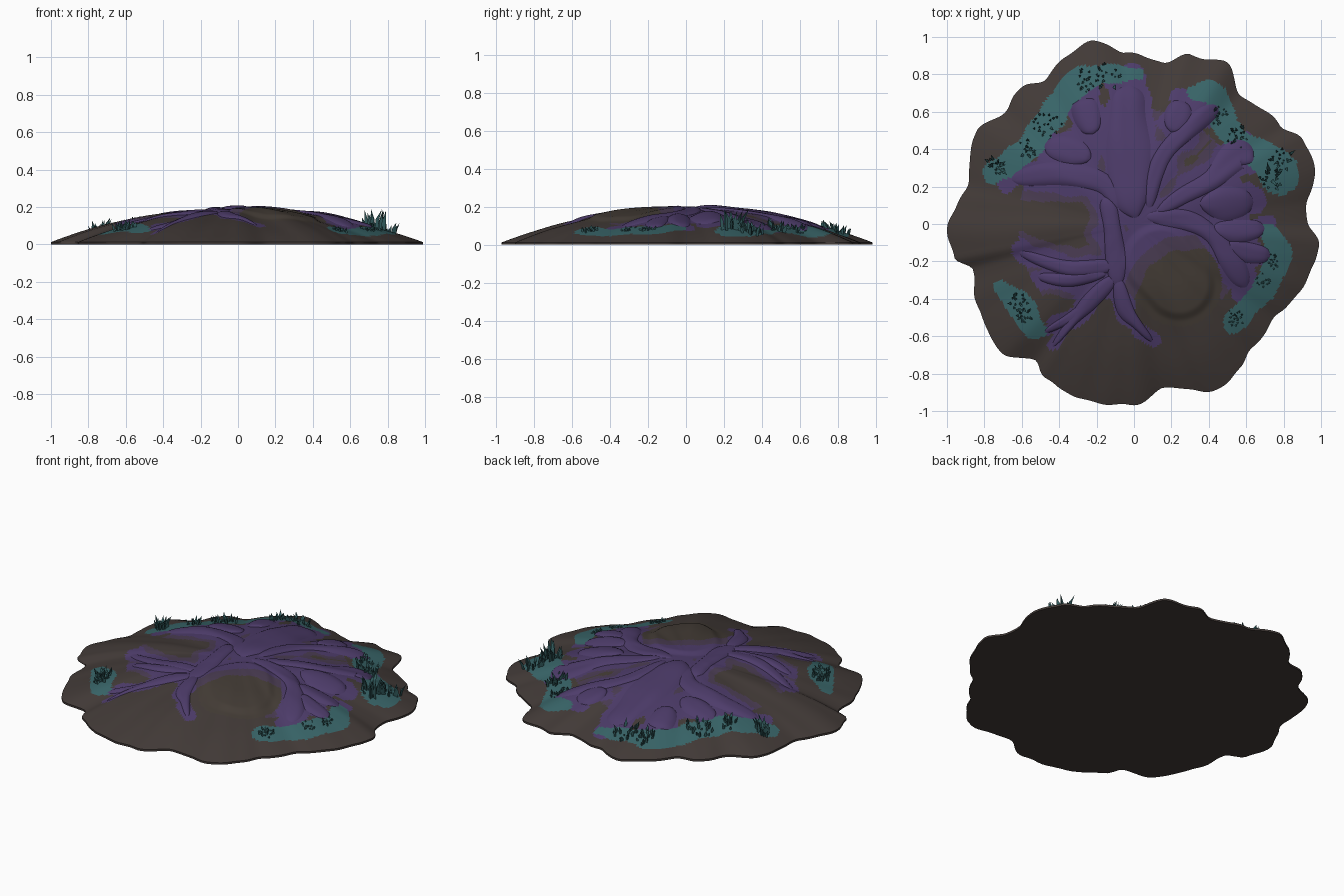
import bpy, bmesh, math, random
from mathutils import Vector, noise

random.seed(4)
if "Cube" in bpy.data.objects:
    bpy.data.objects.remove(bpy.data.objects["Cube"], do_unlink=True)


def material(name, r, g, b):
    m = bpy.data.materials.new(name)
    m.use_nodes = True
    m.diffuse_color = (r, g, b, 1)
    m.node_tree.nodes["Principled BSDF"].inputs["Base Color"].default_value = (r, g, b, 1)
    return m


earth = material("dark earth", .055, .043, .039)
soil = material("inner soil", .058, .046, .037)
fringe = material("dull purple", .068, .045, .085)
flesh = material("purple growth", .075, .045, .145)
moss = material("teal moss", .04, .13, .14)
leaf = material("dark teal leaf", .03, .1, .105)

# Outline of the mound, counter-clockwise from the left side
outline = [(.93, 0), (.92, .09), (.97, .3), (.91, .44), (.78, .53), (.58, .68), (.49, .86),
           (.3, .9), (.16, .86), (-.05, .92), (-.23, .98), (-.36, .9), (-.48, .77), (-.6, .73),
           (-.7, .58), (-.84, .5), (-.89, .21), (-1, -.04), (-.96, -.18), (-.86, -.24),
           (-.83, -.46), (-.7, -.69), (-.53, -.73), (-.48, -.82), (-.26, -.94), (-.01, -.97),
           (.16, -.88), (.48, -.87), (.63, -.67), (.75, -.5), (.91, -.33), (.99, -.12)]
polar = sorted((math.atan2(y, x) % math.tau, math.hypot(x, y)) for x, y in outline)
polar = [(polar[-1][0] - math.tau, polar[-1][1])] + polar + [(polar[0][0] + math.tau, polar[0][1])]

# Growth lobes: centre line points with half width
back_lobes = [
    [(.01, .03, .05), (-.02, .16, .11), (-.03, .4, .13), (-.03, .6, .1), (-.02, .74, .11)],
    [(-.22, .48, .05), (-.25, .57, .08), (-.28, .67, .08)],
    [(-.23, .35, .04), (-.33, .39, .08), (-.48, .42, .06)],
    [(-.08, .08, .03), (-.17, .22, .06), (-.4, .27, .07), (-.66, .24, .06)],
    [(.2, .49, .04), (.23, .57, .08), (.26, .66, .06)],
    [(.08, .08, .04), (.11, .26, .05), (.18, .4, .05), (.33, .54, .06), (.45, .63, .06)],
    [(.12, .06, .04), (.26, .15, .05), (.42, .24, .06), (.55, .37, .09), (.64, .34, .05)],
    [(.35, .11, .04), (.48, .11, .1), (.64, .12, .07)]]
front_lobes = [
    [(-.15, .15, .06), (-.12, 0, .05), (-.1, -.17, .06), (-.09, -.34, .05)],
    [(-.1, -.22, .05), (-.28, -.24, .05), (-.42, -.22, .04), (-.62, -.15, .03)],
    [(-.14, -.26, .03), (-.34, -.3, .04), (-.52, -.28, .03)],
    [(-.1, -.28, .05), (-.24, -.42, .05), (-.33, -.52, .03), (-.44, -.66, .02)],
    [(-.2, -.4, .04), (-.34, -.5, .03), (-.48, -.58, .02)],
    [(-.09, -.28, .04), (-.05, -.45, .05), (.02, -.54, .03), (.1, -.63, .02)],
    [(.06, .04, .05), (.28, .02, .06), (.42, -.06, .05), (.52, -.2, .07), (.6, -.34, .07)],
    [(.42, -.02, .04), (.55, -.04, .07), (.7, -.02, .05)],
    [(.5, -.1, .03), (.6, -.15, .06), (.73, -.17, .05)]]
lobes = back_lobes + front_lobes

# Moss strips painted on the ground
moss_strips = [
    [(-.75, .27, .06), (-.57, .41, .07), (-.44, .58, .07), (-.27, .77, .07), (.02, .81, .03)],
    [(.33, .7, .04), (.43, .68, .07), (.49, .52, .07), (.64, .4, .07), (.78, .27, .11)],
    [(.72, -.02, .04), (.78, -.18, .07), (.67, -.37, .06), (.53, -.53, .06)],
    [(-.71, -.35, .04), (-.61, -.43, .07), (-.53, -.56, .06)]]


def smoothstep(t):
    t = max(0, min(1, t))
    return t * t * (3 - 2 * t)


def radius(a):
    for (a0, r0), (a1, r1) in zip(polar, polar[1:]):
        if a0 <= a <= a1:
            r = r0 + (r1 - r0) * smoothstep((a - a0) / (a1 - a0))
            return r + .014 * noise.noise((9 * math.cos(a), 9 * math.sin(a), 0))


def smooth_path(points, steps):
    """Catmull-Rom curve through the points."""
    p = [Vector(q) for q in points]
    p = [2 * p[0] - p[1]] + p + [2 * p[-1] - p[-2]]
    out = []
    for a, b, c, d in zip(p, p[1:], p[2:], p[3:]):
        for k in range(steps):
            t = k / steps
            out.append(b + (c - a) * t / 2 + (a - 2.5 * b + 2 * c - d / 2) * t * t
                       + (1.5 * (b - c) + (d - a) / 2) * t ** 3)
    return out + [p[-2]]


def gap(x, y, path):
    """Distance from a point to the edge of a path with varying width."""
    best = 9
    for a, b in zip(path, path[1:]):
        dx, dy = b.x - a.x, b.y - a.y
        t = max(0, min(1, ((x - a.x) * dx + (y - a.y) * dy) / (dx * dx + dy * dy)))
        best = min(best, math.hypot(x - a.x - t * dx, y - a.y - t * dy) - a.z - t * (b.z - a.z))
    return best


swell = [Vector(p) for p in ((.14, -.2, .21), (.24, -.32, .2))]


def ground(x, y):
    a = math.atan2(y, x) % math.tau
    t = min(1, math.hypot(x, y) / radius(a))
    z = .012 + .178 * (1 - t ** 2.1)
    folds = noise.noise((4 * math.cos(a), 4 * math.sin(a), t)) * t * t * (1 - t)
    z += .07 * folds + .012 * noise.noise((x * 4, y * 4, 3)) * (1 - t)
    return z + .014 * smoothstep(-gap(x, y, swell) / .05)


def new_object(name, bm, mats, angle=60):
    me = bpy.data.meshes.new(name)
    bm.to_mesh(me)
    bm.free()
    for m in mats:
        me.materials.append(m)
    ob = bpy.data.objects.new(name, me)
    bpy.context.collection.objects.link(ob)
    bpy.ops.object.select_all(action="DESELECT")
    ob.select_set(True)
    bpy.context.view_layer.objects.active = ob
    bpy.ops.object.shade_smooth_by_angle(angle=math.radians(angle))
    return ob


lobe_paths = [smooth_path(p, 3) for p in lobes]
moss_paths = [smooth_path(p, 4) for p in moss_strips]


def ground_paint(x, y):
    if math.hypot(x, y) > .93:
        return 0
    wobble = .025 * noise.noise((x * 9, y * 9, 1))
    if min(gap(x, y, p) for p in moss_paths) < wobble:
        return 4
    core = math.hypot(x - .3, y + .42) + wobble
    if gap(x, y, swell) < .03:
        return 3 if core > .36 else 2 if core > .29 else 1
    near = min(gap(x, y, p) for p in lobe_paths) + 2 * wobble
    inner = math.hypot(x, y) < .62 and y > -.4
    if near < (.03 if inner else .005):
        return 3
    return 2 if inner and near < .075 else 1 if math.hypot(x - .36, y - .4) < .15 else 0


# Mound: rings from the centre to the rim, then a flat underside
bm = bmesh.new()
sides, rings = 300, 100
rims = [radius(math.tau * i / sides) for i in range(sides)]
spokes = [(math.cos(math.tau * i / sides), math.sin(math.tau * i / sides)) for i in range(sides)]
centre = bm.verts.new((0, 0, ground(0, 0)))
previous = None
for j in range(1, rings + 1):
    ring = []
    for r, (c, s) in zip(rims, spokes):
        x, y = c * r * j / rings, s * r * j / rings
        ring.append(bm.verts.new((x, y, ground(x, y))))
    for i in range(sides):
        k = (i + 1) % sides
        if previous:
            f = bm.faces.new((previous[i], ring[i], ring[k], previous[k]))
        else:
            f = bm.faces.new((centre, ring[i], ring[k]))
        mid = f.calc_center_median()
        f.material_index = ground_paint(mid.x, mid.y)
    previous = ring
foot = [bm.verts.new((v.co.x, v.co.y, 0)) for v in previous]
for i in range(sides):
    k = (i + 1) % sides
    bm.faces.new((previous[i], foot[i], foot[k], previous[k]))
bm.faces.new(foot[::-1])
new_object("mound", bm, [earth, soil, fringe, flesh, moss])

# Growth lobes: flattened pads swept over the ground, rounded at the ends
for n, points in enumerate(lobes):
    path = smooth_path(points, 8)
    bm = bmesh.new()
    rows, across = [], 14
    for i, p in enumerate(path):
        e = i / (len(path) - 1)
        cap = max(.05, 1 - abs(2 * e - 1) ** 6) ** .5
        d = path[min(i + 1, len(path) - 1)] - path[max(i - 1, 0)]
        side = Vector((-d.y, d.x)).normalized()
        row = []
        for k in range(across + 1):
            u = 2 * k / across - 1
            x, y = p.x + side.x * u * p.z * cap, p.y + side.y * u * p.z * cap
            rise = (.014 + .1 * p.z) * cap * (1 - abs(u) ** 3)
            row.append(bm.verts.new((x, y, ground(x, y) + rise - .006)))
        rows.append(row)
    for r0, r1 in zip(rows, rows[1:]):
        for k in range(across):
            bm.faces.new((r0[k], r0[k + 1], r1[k + 1], r1[k]))
    bmesh.ops.recalc_face_normals(bm, faces=bm.faces)
    if sum(f.normal.z for f in bm.faces) < 0:
        bmesh.ops.reverse_faces(bm, faces=bm.faces)
    new_object(f"growth_lobe_{n + 1}", bm, [flesh])

# Leaf tufts: position, spread and tallest blade
tufts = [(-.74, .31, .05, .08), (-.57, .4, .05, .05), (-.46, .53, .08, .05), (-.26, .77, .06, .05),
         (-.14, .79, .07, .05), (.45, .58, .05, .04), (.56, .46, .06, .06), (.73, .24, .06, .11),
         (.79, .34, .06, .08), (.69, -.3, .04, .02), (.74, -.2, .04, .02), (.54, -.5, .05, .03),
         (-.62, -.42, .05, .06), (-.58, -.49, .04, .04)]
for n, (cx, cy, spread, tall) in enumerate(tufts):
    bm = bmesh.new()
    for b in range(22):
        a, q = random.uniform(0, math.tau), spread * random.random() ** .6
        x, y = cx + q * math.cos(a), cy + q * math.sin(a)
        h = tall * random.uniform(.25, 1)
        lean = Vector((math.cos(a), math.sin(a), 0)) * random.uniform(.1, .5) * h
        base = Vector((x, y, ground(x, y) - .006))
        w = .006 + .05 * h
        loops = []
        for t, size in ((0, .8), (.5, 1)):
            c = base + lean * t * t + Vector((0, 0, h * t))
            loops.append([bm.verts.new(c + Vector((math.cos(g), math.sin(g), 0)) * w * size)
                          for g in (a, a + math.tau / 3, a + 2 * math.tau / 3)])
        tip = bm.verts.new(base + lean + Vector((0, 0, h)))
        for i in range(3):
            k = (i + 1) % 3
            bm.faces.new((loops[0][i], loops[0][k], loops[1][k], loops[1][i]))
            bm.faces.new((loops[1][i], loops[1][k], tip))
    new_object(f"leaf_tuft_{n + 1}", bm, [leaf], 20)
